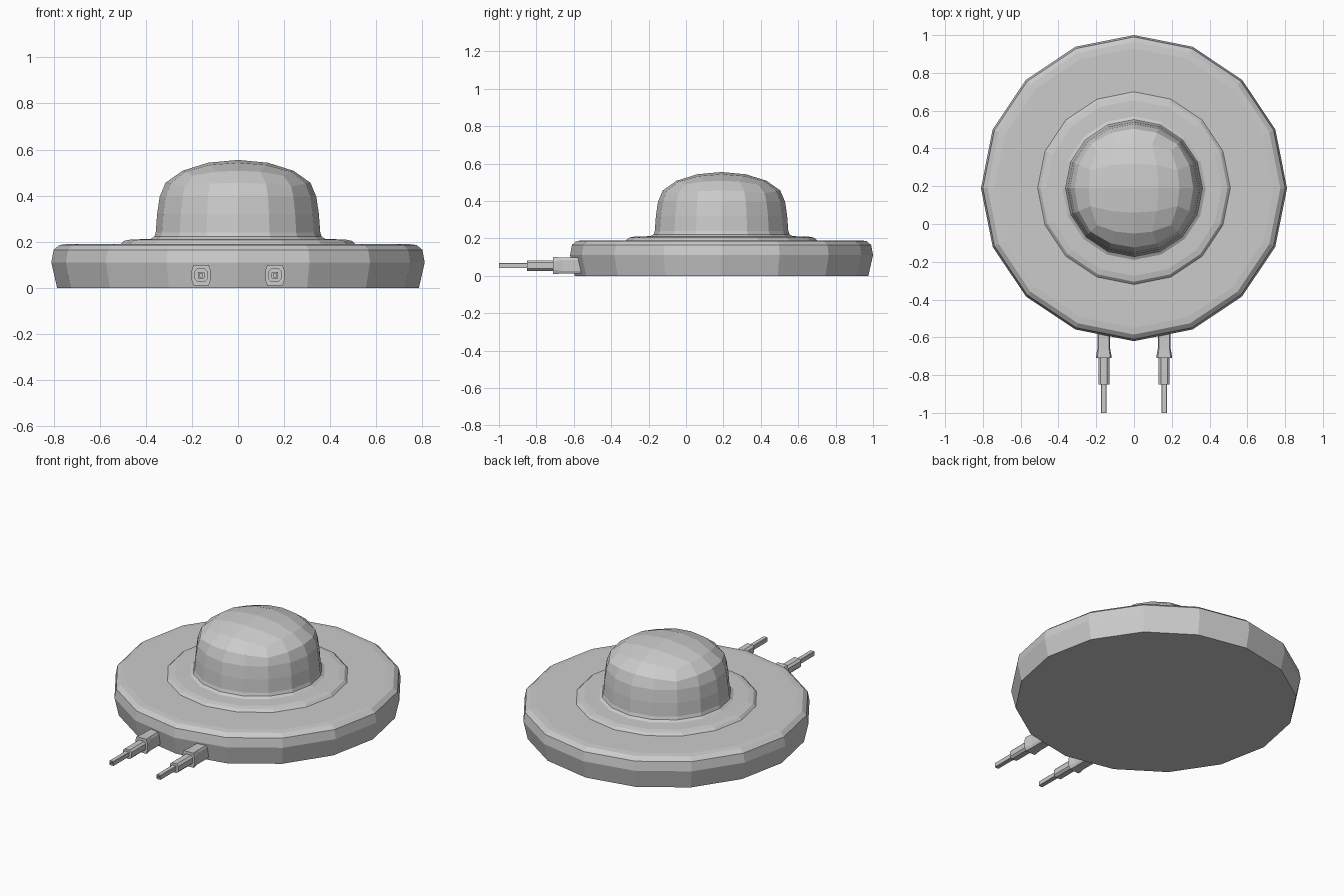
import bpy, bmesh
from math import cos, sin, tan, pi, sqrt
from mathutils import Vector

if "Cube" in bpy.data.objects:
    bpy.data.objects.remove(bpy.data.objects["Cube"])

CY = 0.19      # saucer centre in y
SIDES = 16


def finish(bm, name):
    bmesh.ops.recalc_face_normals(bm, faces=bm.faces)
    mesh = bpy.data.meshes.new(name)
    bm.to_mesh(mesh)
    bm.free()
    ob = bpy.data.objects.new(name, mesh)
    bpy.context.collection.objects.link(ob)
    return ob


def loft(name, loops, cap_start=True, cap_end=True):
    """Skin a list of equally long point loops."""
    bm = bmesh.new()
    rings = [[bm.verts.new(p) for p in loop] for loop in loops]
    n = len(rings[0])
    for a, b in zip(rings, rings[1:]):
        for i in range(n):
            j = (i + 1) % n
            bm.faces.new((a[i], a[j], b[j], b[i]))
    if cap_start:
        bm.faces.new(rings[0])
    if cap_end:
        bm.faces.new(rings[-1])
    return finish(bm, name)


def circle(r, z):
    return [(r * cos(2 * pi * i / SIDES), CY + r * sin(2 * pi * i / SIDES), z)
            for i in range(SIDES)]


# Saucer disc with the raised step around the dome
disc = [(0.785, 0), (0.81, 0.11), (0.80, 0.165), (0.775, 0.186), (0.74, 0.19),
        (0.51, 0.19), (0.495, 0.204), (0.465, 0.21), (0.375, 0.212)]
loft("saucer_disc", [circle(r, z) for r, z in disc], cap_end=False)

# Dome cap: upper half of a 4 x 4 quad sphere
R, H, Z0 = 0.34, 0.16, 0.395
bm = bmesh.new()
bmesh.ops.create_cube(bm, size=2)
bmesh.ops.subdivide_edges(bm, edges=bm.edges[:], cuts=3, use_grid_fill=True)
bmesh.ops.delete(bm, geom=[v for v in bm.verts if v.co.z < -0.1], context='VERTS')
for v in bm.verts:
    d = Vector([tan(c * pi / 4) for c in v.co]).normalized()
    v.co = (d.x * R, d.y * R + CY, d.z * H + Z0)
# Dome wall: pull the rim down to the flared foot
rim = [e for e in bm.edges if e.is_boundary]
prev = R
for r, z in [(0.351, 0.32), (0.357, 0.24), (0.363, 0.222), (0.38, 0.212)]:
    geom = bmesh.ops.extrude_edge_only(bm, edges=rim)["geom"]
    for v in (g for g in geom if isinstance(g, bmesh.types.BMVert)):
        v.co = (v.co.x * r / prev, CY + (v.co.y - CY) * r / prev, z)
    rim = [g for g in geom if isinstance(g, bmesh.types.BMEdge)]
    prev = r
finish(bm, "dome")


# Gun barrels: stepped octagonal loops along y
def octagon(x, y, w, h, cw, ch):
    """Box section of half sizes w, h with corners cut to cw, ch."""
    pts = [(w, -ch), (w, ch), (cw, h), (-cw, h),
           (-w, ch), (-w, -ch), (-cw, -h), (cw, -h)]
    return [(x + a, y, 0.055 + b) for a, b in pts]


mount = (0.034, 0.043, 0.028, 0.03)
flare = (0.041, 0.045, 0.033, 0.022)
sleeve = (0.029, 0.028, 0.017, 0.016)
tube = (0.014, 0.014, 0.012, 0.012)
bore = (0.007, 0.007, 0.006, 0.006)
sections = [(-0.56, mount), (-0.66, mount), (-0.70, flare), (-0.71, flare),
            (-0.71, sleeve), (-0.85, sleeve), (-0.85, tube), (-1.0, tube),
            (-1.0, bore), (-0.98, bore)]
for side, x in (("left", -0.16), ("right", 0.16)):
    loft(side + "_gun_barrel", [octagon(x, y, *s) for y, s in sections])
